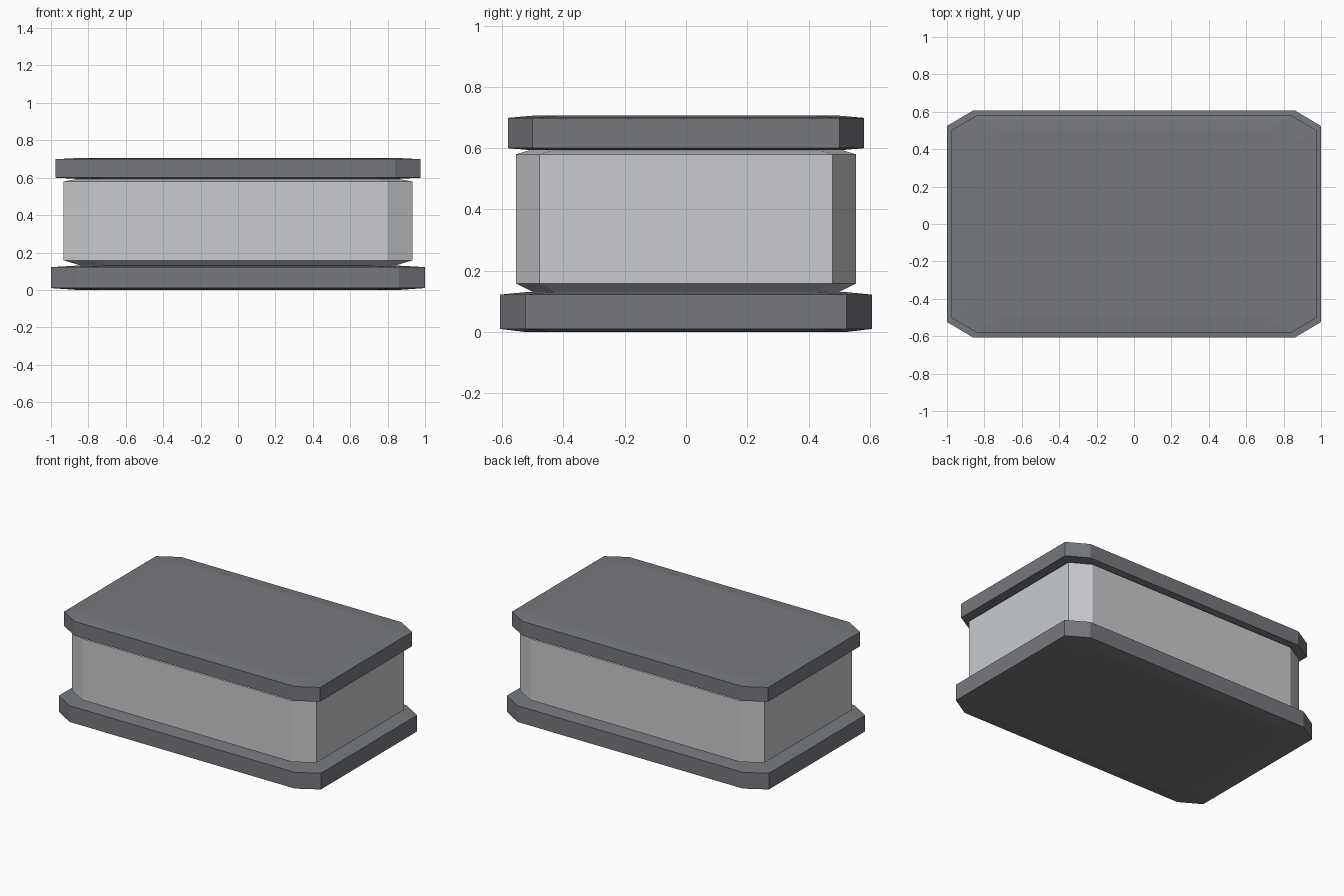
import bpy
import bmesh

cube = bpy.data.objects.get("Cube")
if cube:
    bpy.data.objects.remove(cube, do_unlink=True)


def material(name, rgb):
    mat = bpy.data.materials.new(name)
    mat.use_nodes = True
    color = (*rgb, 1)
    mat.diffuse_color = color
    mat.node_tree.nodes["Principled BSDF"].inputs["Base Color"].default_value = color
    return mat


def octagon(x, y, cut_x, cut_y):
    """Rectangle outline with its four corners cut off."""
    return [(x, cut_y - y), (x, y - cut_y), (x - cut_x, y), (cut_x - x, y),
            (-x, y - cut_y), (-x, cut_y - y), (cut_x - x, -y), (x - cut_x, -y)]


def slab(name, size, cut, layers, mat):
    """Cut-corner block lofted through (height, inset x, inset y) layers."""
    bm = bmesh.new()
    rings = []
    for z, inset_x, inset_y in layers:
        outline = octagon(size[0] - inset_x, size[1] - inset_y, *cut)
        rings.append([bm.verts.new((x, y, z)) for x, y in outline])
    for low, high in zip(rings, rings[1:]):
        for i in range(8):
            j = (i + 1) % 8
            bm.faces.new((low[i], low[j], high[j], high[i]))
    bm.faces.new(rings[0][::-1])
    bm.faces.new(rings[-1])
    bmesh.ops.recalc_face_normals(bm, faces=bm.faces)
    mesh = bpy.data.meshes.new(name)
    bm.to_mesh(mesh)
    bm.free()
    mesh.materials.append(mat)
    obj = bpy.data.objects.new(name, mesh)
    bpy.context.collection.objects.link(obj)
    return obj


dark_grey = material("dark_grey", (0.18, 0.19, 0.21))
light_grey = material("light_grey", (0.58, 0.60, 0.62))

# Wide foot plate with gently sloped top and underside
slab("base_plate", (1.0, 0.607), (0.14, 0.083),
     [(0, 0.14, 0.083), (0.01, 0, 0), (0.122, 0, 0), (0.13, 0.14, 0.083)], dark_grey)

# Pale body, tapering where it meets the plates
slab("body", (0.932, 0.555), (0.132, 0.077),
     [(0.128, 0.1, 0.06), (0.158, 0, 0), (0.58, 0, 0), (0.598, 0.1, 0.06)], light_grey)

# Lid, slightly smaller than the foot plate
slab("lid", (0.977, 0.581), (0.137, 0.08),
     [(0.593, 0.137, 0.08), (0.6, 0, 0), (0.699, 0, 0), (0.706, 0.137, 0.08)], dark_grey)
